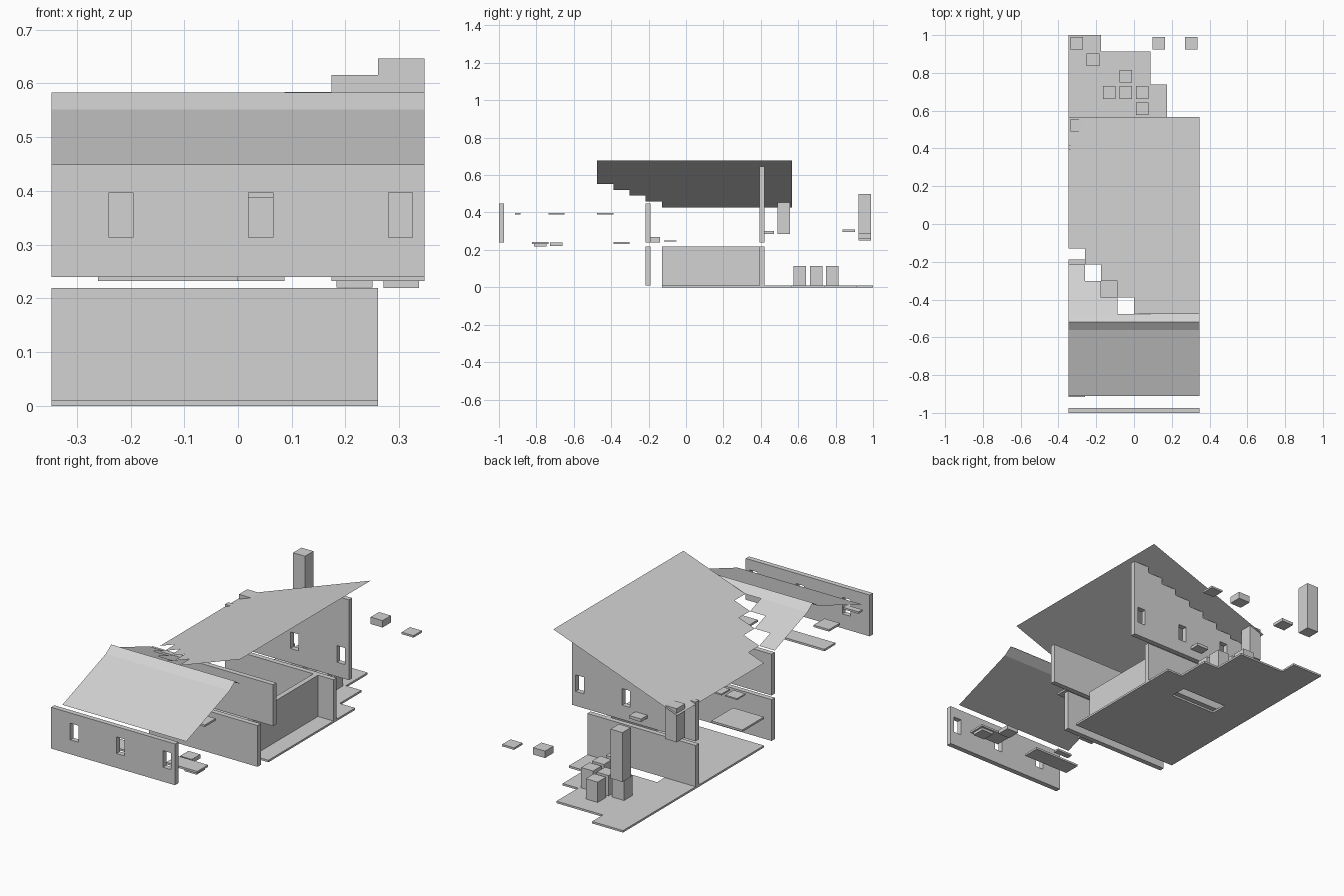
import bpy, bmesh

if "Cube" in bpy.data.objects:
    bpy.data.objects.remove(bpy.data.objects["Cube"])

grey = bpy.data.materials.new("light_grey")
grey.use_nodes = True
grey.diffuse_color = (0.65, 0.65, 0.65, 1)
grey.node_tree.nodes["Principled BSDF"].inputs["Base Color"].default_value = (0.65, 0.65, 0.65, 1)

C = 0.0868            # grid cell
X0, Y0 = -4 * C, 1.0  # right-hand edge and back edge of the grid
T = 0.026             # wall thickness


def gx(i):
    return X0 + i * C


def gy(j):
    return Y0 - j * C


def finish(name, bm):
    me = bpy.data.meshes.new(name)
    bm.to_mesh(me)
    bm.free()
    me.materials.append(grey)
    ob = bpy.data.objects.new(name, me)
    bpy.context.collection.objects.link(ob)
    return ob


def sheet(name, polys):
    """Flat faces without thickness, from lists of 3D points."""
    bm = bmesh.new()
    for pts in polys:
        f = bm.faces.new([bm.verts.new(p) for p in pts])
        f.normal_update()
        if f.normal.z < 0:
            f.normal_flip()
    return finish(name, bm)


def prism(name, pts, shift):
    """A polygon pushed along a vector into a solid."""
    bm = bmesh.new()
    f = bm.faces.new([bm.verts.new(p) for p in pts])
    r = bmesh.ops.extrude_face_region(bm, geom=[f])
    vs = [g for g in r["geom"] if isinstance(g, bmesh.types.BMVert)]
    bmesh.ops.translate(bm, vec=shift, verts=vs)
    bmesh.ops.recalc_face_normals(bm, faces=bm.faces)
    return finish(name, bm)


def box(name, x, y, z):
    pts = [(x[0], y[0], z[0]), (x[1], y[0], z[0]), (x[1], y[1], z[0]), (x[0], y[1], z[0])]
    return prism(name, pts, (0, 0, z[1] - z[0]))


def cut(ob, cutters):
    for c in cutters:
        c.hide_render = True
        m = ob.modifiers.new("cut", "BOOLEAN")
        m.operation, m.object, m.solver = "DIFFERENCE", c, "EXACT"
    dg = bpy.context.evaluated_depsgraph_get()
    me = bpy.data.meshes.new_from_object(ob.evaluated_get(dg))
    ob.modifiers.clear()
    ob.data = me
    for c in cutters:
        bpy.data.objects.remove(c)


def window_cutters(y):
    return [box("window_cutter", (x, x + 0.045), (y - 0.05, y + 0.08), (0.313, 0.397))
            for x in (-0.24, 0.02, 0.28)]


def roof_z(x):
    return 0.427 + 0.3615 * (x - X0)


def stairs(n, x_start, y_start):
    """Jagged outline stepping one cell right and one cell forward."""
    pts = []
    for i in range(n):
        y = y_start - i * C
        pts += [(gx(x_start + i), y), (gx(x_start + i + 1), y)]
    return pts


# Ground floor slab, stepped at the back, with a gap behind the rear wall
outline = [(gx(0), gy(0)), (gx(2), gy(0)), (gx(2), gy(1)), (gx(5), gy(1)), (gx(5), gy(3)),
           (gx(6), gy(3)), (gx(6), gy(5)), (gx(7), gy(5)), (gx(7), gy(13)), (gx(0), gy(13))]
slab = prism("ground_floor", [(x, y, 0) for x, y in outline], (0, 0, 0.01))
cut(slab, [box("gap_cutter", (gx(2), gx(5)), (gy(6), gy(7)), (-0.1, 0.1))])

# Lower storey walls
box("lower_front_wall", (gx(0), gx(7)), (gy(14), gy(14) + T), (0.01, 0.219))
box("lower_rear_wall", (gx(0), gx(7)), (gy(7), gy(7) + T), (0.01, 0.219))
box("lower_side_wall", (gx(6) - T, gx(6)), (gy(13), gy(7)), (0.01, 0.219))

# Upper storey walls
front = box("upper_front_wall", (gx(0), gx(8)), (-1, -1 + T), (0.24, 0.449))
cut(front, window_cutters(-1))
box("upper_middle_wall", (gx(0), gx(8)), (gy(14), gy(14) + T), (0.24, 0.449))
steps = []
for i in range(8):
    top = max(roof_z(gx(i)), 0.439)
    steps += [(gx(i), top), (gx(i + 1), top)]
profile = [(gx(0), 0.24)] + steps + [(gx(8), 0.24)]
gable = prism("gable_wall", [(x, gy(7), z) for x, z in profile], (0, T, 0))
cut(gable, window_cutters(gy(7)))

# Main roof: one plane rising to the left, with a jagged front edge
edge = stairs(4, 0, gy(13)) + [(gx(4), gy(17)), (gx(8), gy(17))]
plan = edge + [(gx(8), gy(5)), (gx(0), gy(5))]
sheet("main_roof", [[(x, y, roof_z(x)) for x, y in plan]])

# Front roof: shallow slopes, steeper ridge caps, jagged rear edge
eave, low, ridge, back = gy(22), gy(18), gy(17.5), gy(17)
z_eave, z_low, z_ridge = 0.427, 0.552, 0.583


def back_z(y):
    return z_low - (y - back) * (z_low - z_eave) / (gy(13) - back)


def strip(ya, za, yb, zb):
    return [(gx(0), ya, za), (gx(8), ya, za), (gx(8), yb, zb), (gx(0), yb, zb)]


jag = stairs(3, 0, gy(14)) + [(gx(3), back), (gx(0), back)]
sheet("front_roof", [strip(eave, z_eave, low, z_low), strip(low, z_low, ridge, z_ridge),
                     strip(ridge, z_ridge, back, z_low),
                     [(x, y, back_z(y)) for x, y in jag]])

# Remains of the upper floor and ceiling: cell ranges and underside height
plates = [(1, 4, 20, 21, 0.232), (6, 8, 20, 21, 0.232), (2, 5, 15, 16, 0.232),
          (0, 2, 11, 13, 0.145), (0, 1, 19, 20, 0.388), (4, 5, 16, 17, 0.388)]
for a, b, c, d, z in plates:
    box("floor_plate", (gx(a), gx(b)), (gy(d), gy(c)), (z, z + 0.01))
box("ceiling_scrap", (gx(0), gx(1)), (-0.915, -0.885), (0.388, 0.398))

# Chimney, posts and loose blocks: cell column, cell row, bottom and top
blocks = [("chimney", 0, 0, 0.25, 0.50), ("tall_post", 0, 5, 0.285, 0.455),
          ("loose_block", 5, 0, 0.255, 0.29), ("loose_slab", 7, 0, 0.25, 0.26),
          ("loose_slab", 1, 1, 0.295, 0.31), ("loose_slab", 3, 6, 0.285, 0.30),
          ("loose_block", 3, 13, 0.24, 0.27),
          ("loose_block", 6, 19, 0.22, 0.24), ("loose_slab", 7, 20, 0.219, 0.232)]
blocks += [("floor_block", i, j, 0.01, 0.113) for i, j in ((3, 2), (2, 3), (3, 3), (4, 3), (4, 4))]
blocks += [("thin_tile", i, 12, 0.244, 0.251) for i in (1, 2, 3)]
G = 0.01
for name, i, j, lo, hi in blocks:
    box(name, (gx(i) + G, gx(i + 1) - G), (gy(j + 1) + G, gy(j) - G), (lo, hi))
